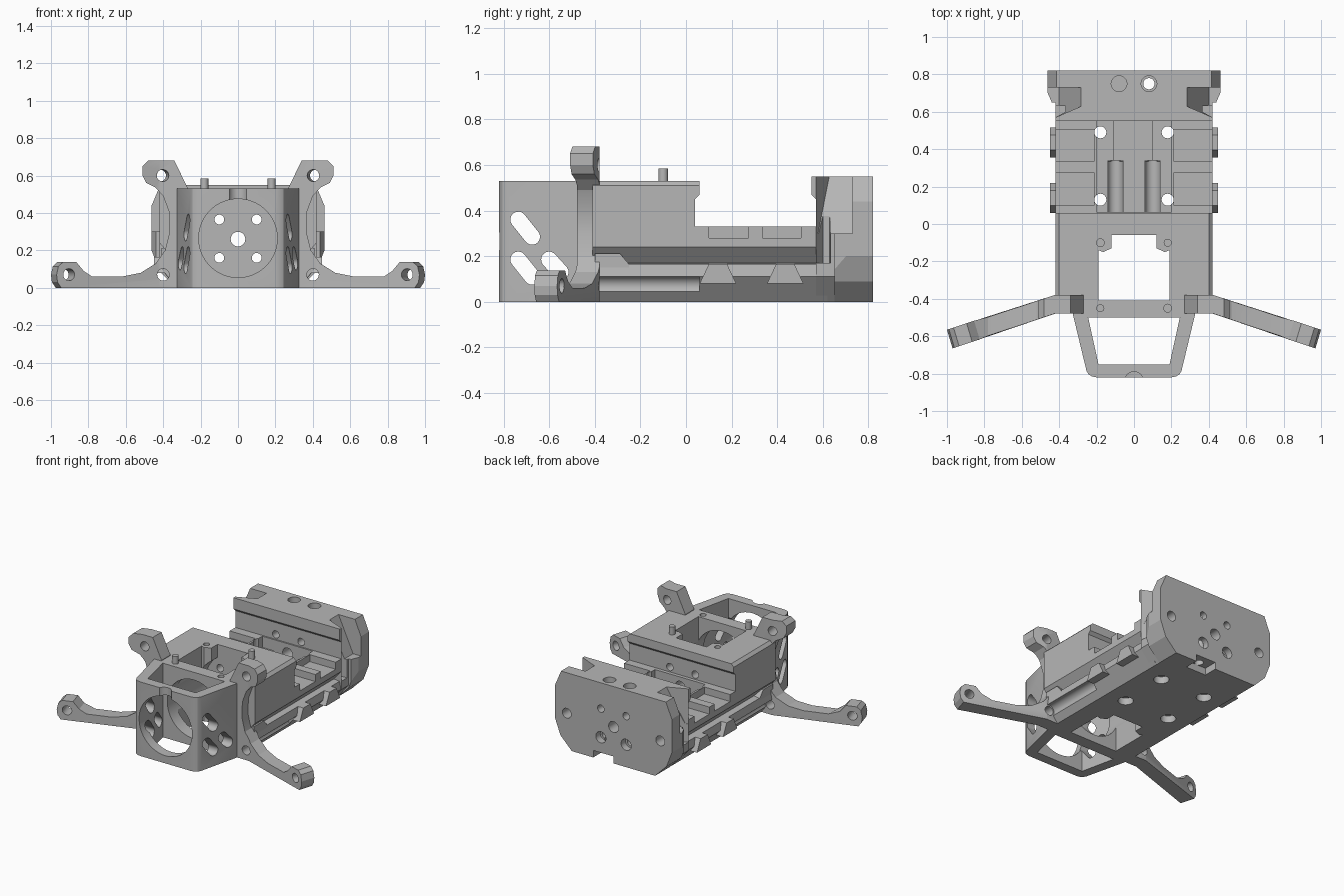
import bpy, bmesh, math
from mathutils import Matrix, Vector

cube = bpy.data.objects.get("Cube")
if cube:
    bpy.data.objects.remove(cube, do_unlink=True)

grey = bpy.data.materials.new("plain grey")
grey.use_nodes = True
grey.diffuse_color = (0.47, 0.47, 0.47, 1)
grey.node_tree.nodes["Principled BSDF"].inputs["Base Color"].default_value = grey.diffuse_color


def finish(name, bm):
    bmesh.ops.recalc_face_normals(bm, faces=bm.faces)
    mesh = bpy.data.meshes.new(name)
    bm.to_mesh(mesh)
    bm.free()
    ob = bpy.data.objects.new(name, mesh)
    bpy.context.collection.objects.link(ob)
    mesh.materials.append(grey)
    return ob


def prism(name, pts, axis, a, b, bend=None):
    """Extrude a 2D outline along one axis, from a to b."""
    place = {"x": lambda p, t: (t, p[0], p[1]),
             "y": lambda p, t: (p[0], t, p[1]),
             "z": lambda p, t: (p[0], p[1], t)}[axis]
    bm = bmesh.new()
    face = bm.faces.new([bm.verts.new(place(p, a)) for p in pts])
    ext = bmesh.ops.extrude_face_region(bm, geom=[face])["geom"]
    shift = Vector(place((0, 0), b - a))
    bmesh.ops.translate(bm, vec=shift, verts=[v for v in ext if isinstance(v, bmesh.types.BMVert)])
    if bend:
        bend(bm)
    return finish(name, bm)


def box(name, x0, x1, y0, y1, z0, z1):
    return prism(name, [(x0, y0), (x1, y0), (x1, y1), (x0, y1)], "z", z0, z1)


def rod(name, axis, centre, r, length, turn=0, n=32):
    rot = {"z": Matrix(), "y": Matrix.Rotation(math.pi / 2, 4, "X")}[axis]
    bm = bmesh.new()
    bmesh.ops.create_cone(bm, cap_ends=True, segments=n, radius1=r, radius2=r, depth=length,
                          matrix=Matrix.Translation(centre) @ Matrix.Rotation(turn, 4, "Z") @ rot)
    return finish(name, bm)


def slot(y0, z0, y1, z1, r):
    """Round-ended slot cutter running across the model."""
    a = math.atan2(z1 - z0, y1 - y0)
    pts = []
    for cy, cz, start in ((y1, z1, a - math.pi / 2), (y0, z0, a + math.pi / 2)):
        pts += [(cy + r * math.cos(start + math.pi * i / 12),
                 cz + r * math.sin(start + math.pi * i / 12)) for i in range(13)]
    return prism("slot_cutter", pts, "x", -0.6, 0.6)


def cut(ob, cutters):
    bpy.context.view_layer.objects.active = ob
    for c in cutters:
        mod = ob.modifiers.new("cut", "BOOLEAN")
        mod.operation, mod.solver, mod.object = "DIFFERENCE", "EXACT", c
        bpy.ops.object.modifier_apply(modifier=mod.name)
        bpy.data.objects.remove(c, do_unlink=True)


def sym(half):
    return half + [(-x, v) for x, v in reversed(half)]


def bore_cutters():
    """Five long bores running front to back."""
    spots = [(0, 0.26, 0.039)] + [(s * 0.1, z, 0.026) for s in (-1, 1) for z in (0.16, 0.365)]
    return [rod("bore", "y", (x, 0.2, z), r, 1.5) for x, z, r in spots]


def motor_bore():
    """Wide round bore from the front window to the mounting wall."""
    return rod("motor_bore", "y", (0, -0.46, 0.265), 0.21, 0.8, n=64)


def slant(bm):
    """Slant the front wall of a corner recess."""
    for v in bm.verts:
        if v.co.y < 0.6:
            v.co.y += (0.42 - abs(v.co.x)) * 0.43


def corner_cutters(s):
    """Sloped corner recess and the upright part of the side groove."""
    recess = prism("recess", [(s * 0.28, 0.56), (s * 0.4, 0.3), (s * 0.5, 0.3), (s * 0.5, 0.56)],
                   "y", 0.57, 0.73, slant)
    groove = prism("groove", [(s * 0.5, 0.5), (s * 0.42, 0.57), (s * 0.365, 0.6), (s * 0.365, 0.63),
                              (s * 0.5, 0.64)], "z", 0.17, 0.4)
    return [recess, groove]


parts = []

# Front housing: tapered open frame with a large round window
front = prism("front_housing", sym([(0.2, -0.82), (0.225, -0.815), (0.242, -0.805), (0.254, -0.785),
                                    (0.325, -0.49), (0.33, -0.41)]), "z", 0, 0.53)
cut(front, [prism("void", sym([(0.19, -0.75), (0.245, -0.5)]), "z", -0.1, 0.7),
            motor_bore(),
            rod("notch", "z", (0, -0.84, 0.57), 0.05, 0.2),
            rod("pin_socket", "z", (0.18, -0.45, 0.53), 0.021, 0.1),
            slot(-0.735, 0.36, -0.675, 0.285, 0.035),
            slot(-0.735, 0.185, -0.675, 0.11, 0.035),
            slot(-0.6, 0.185, -0.55, 0.13, 0.035)])
parts.append(front)

# Main body: long section with chamfered belly and side grooves
section = sym([(0.33, 0), (0.415, 0.11), (0.405, 0.165), (0.36, 0.17), (0.42, 0.24), (0.42, 0.51), (0.4, 0.53)])
body = prism("main_body", section, "y", -0.41, 0.62)
tray = [(0.04, 0.33), (0.7, 0.33), (0.7, 0.6), (0.06, 0.6), (0.06, 0.47), (0.04, 0.45)]
cuts = [prism("tray", tray, "x", -0.6, 0.6),
        box("centre_floor", -0.2, 0.2, 0.065, 0.56, 0.25, 0.4),
        box("centre_channel", -0.11, 0.1, 0.065, 0.56, 0.218, 0.4),
        prism("opening", sym([(0.19, -0.45), (0.19, -0.14), (0.165, -0.15), (0.12, -0.13), (0.12, -0.06)]),
              "z", -0.1, 0.7),
        motor_bore(),
        rod("pin_socket", "z", (-0.18, -0.1, 0.53), 0.021, 0.1)]
for s in (-1, 1):
    cuts += [box("screw_channel", s * 0.1 - 0.04, s * 0.1 + 0.04, 0.065, 0.34, 0.17, 0.4),
             rod("screw_channel", "y", (s * 0.1, 0.2, 0.17), 0.04, 0.27),
             rod("belly_channel", "y", (s * 0.4, -0.18, 0.07), 0.042, 0.48)]
    for y0, y1 in ((0.1, 0.275), (0.335, 0.505)):
        x0, x1 = sorted((s * 0.215, s * 0.5))
        cuts.append(box("pocket", x0, x1, y0, y1, 0.28, 0.4))
    for y in (0.13, 0.49):
        cuts += [rod("hole", "z", (s * 0.18, y, 0.2), 0.032, 0.8),
                 rod("counterbore", "z", (s * 0.18, y, 0), 0.05, 0.1)]
    cuts += corner_cutters(s)
cut(body, cuts + bore_cutters())
parts.append(body)

# Rear block with a clip lip, and a wide end plate
rear = prism("rear_block", [(0.57, 0), (0.57, 0.45), (0.55, 0.47), (0.55, 0.55), (0.67, 0.55), (0.67, 0)],
             "x", -0.42, 0.42)
end = prism("end_plate", sym([(0.33, 0), (0.42, 0.09), (0.462, 0.2), (0.462, 0.44), (0.415, 0.55)]),
            "y", 0.65, 0.82)
cut(rear, [prism("belly", [(s * 0.32, -0.01), (s * 0.42, 0.11), (s * 0.6, 0.11), (s * 0.6, -0.01)],
                 "y", 0.5, 0.7) for s in (-1, 1)])
cuts = [rod("deep_hole", "z", (0.08, 0.75, 0.3), 0.03, 0.8),
        box("cable_notch", 0, 0.16, 0.72, 0.9, -0.1, 0.05)]
for s in (-1, 1):
    cuts += [rod("side_hole", "y", (s * 0.37, 0.8, 0.26), 0.035, 0.14),
             rod("low_counterbore", "y", (s * 0.1, 0.82, 0.16), 0.04, 0.1),
             rod("top_hole", "z", (s * 0.08, 0.75, 0.5), 0.042, 0.2),
             prism("front_taper", [(s * 0.435, 0.64), (s * 0.47, 0.72), (s * 0.5, 0.64)], "z", -0.1, 0.7)]
cut(end, cuts)
for ob in (rear, end):
    cut(ob, bore_cutters() + corner_cutters(-1) + corner_cutters(1))
    parts.append(ob)

# Rail bumps, rail ends and locating pins
for s, side in ((1, "left"), (-1, "right")):
    for y, label in ((0.14, "front"), (0.435, "rear")):
        bump = [(y - 0.08, 0.08), (y - 0.04, 0.165), (y + 0.04, 0.165), (y + 0.08, 0.08)]
        parts.append(prism(f"{side}_{label}_rail_bump", bump, "x", s * 0.36, s * 0.448))
    parts.append(prism(f"{side}_rail_end", [(-0.4, 0.15), (-0.4, 0.212), (-0.29, 0.212), (-0.25, 0.165), (-0.25, 0.15)],
                       "x", s * 0.35, s * 0.408))
for x, y, label in ((0.18, -0.1, "rear"), (-0.18, -0.45, "front")):
    parts.append(rod(f"{label}_locating_pin", "z", (x, y, 0.54), 0.021, 0.09))

# Swept mounting arms with an upper ear and a foot lug
outline = [(0.30, 0), (0.96, 0), (0.98, 0.03), (0.985, 0.07), (0.975, 0.115), (0.95, 0.138), (0.88, 0.138),
           (0.84, 0.09), (0.78, 0.06), (0.62, 0.06), (0.52, 0.08), (0.44, 0.13), (0.39, 0.2),
           (0.365, 0.3), (0.37, 0.41), (0.4, 0.49), (0.44, 0.535), (0.49, 0.56), (0.51, 0.6),
           (0.51, 0.65), (0.48, 0.68), (0.34, 0.68), (0.27, 0.535), (0.30, 0.45)]
KINK = 0.42


def sweep_y(x):
    return -0.29 - 0.33 * max(abs(x), KINK)


def sweep(bm):
    """Keep the root straight and sweep the rest forward."""
    for x in (-KINK, KINK):
        bmesh.ops.bisect_plane(bm, geom=bm.verts[:] + bm.edges[:] + bm.faces[:],
                               plane_co=(x, 0, 0), plane_no=(1, 0, 0))
    for v in bm.verts:
        x, y = v.co.x, v.co.y
        v.co.y += sweep_y(x)
        if abs(x) > 0.8:
            v.co.x += math.copysign(0.3, x) * y


for s, side in ((1, "left"), (-1, "right")):
    arm = prism(f"{side}_arm", [(s * x, z) for x, z in outline], "y", -0.05, 0.05, sweep)
    cut(arm, [rod("hole", "y", (s * x, sweep_y(x), z), 0.032, 0.3, -s * turn)
              for x, z, turn in ((0.41, 0.6, 0.15), (0.92, 0.07, 0.319), (0.4, 0.07, 0))])
    bevel = arm.modifiers.new("edge", "BEVEL")
    bevel.width, bevel.segments, bevel.angle_limit = 0.008, 1, math.radians(60)
    parts.append(arm)

# Crisp edges, smooth round holes
bpy.ops.object.select_all(action="DESELECT")
for ob in parts:
    ob.select_set(True)
bpy.context.view_layer.objects.active = parts[0]
bpy.ops.object.shade_smooth_by_angle(angle=math.radians(20))
